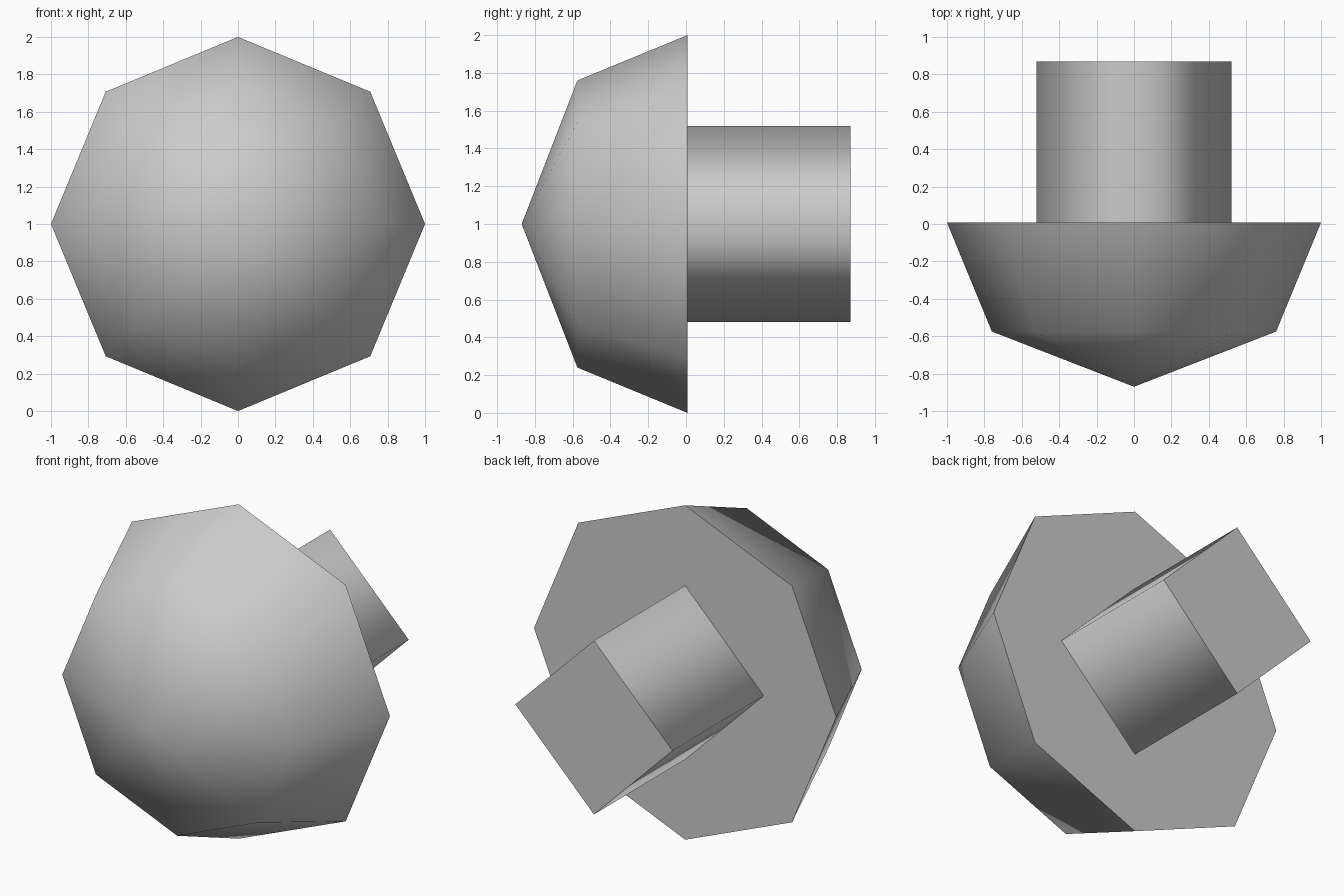
import bpy, bmesh, math

if "Cube" in bpy.data.objects:
    bpy.data.objects.remove(bpy.data.objects["Cube"])

grey = bpy.data.materials.new("grey")
grey.diffuse_color = (0.6, 0.6, 0.6, 1)
grey.use_nodes = True
grey.node_tree.nodes["Principled BSDF"].inputs["Base Color"].default_value = grey.diffuse_color


def lathe(name, profile, sides):
    """Spin (y, radius) rings around the y axis; smooth sides, flat end caps."""
    bm = bmesh.new()
    rings = []
    for y, r in profile:
        count = sides if r > 0 else 1
        rings.append([bm.verts.new((r * math.cos(i * math.tau / sides), y,
                                    1 + r * math.sin(i * math.tau / sides)))
                      for i in range(count)])
    for a, b in zip(rings, rings[1:]):
        for i in range(sides):
            j = (i + 1) % sides
            quad = [a[i % len(a)], a[j % len(a)], b[j % len(b)], b[i % len(b)]]
            bm.faces.new(list(dict.fromkeys(quad))).smooth = True
    # flat caps with sharp rims
    for ring in (rings[0], rings[-1]):
        if len(ring) > 1:
            cap = bm.faces.new(ring)
            for e in cap.edges:
                e.smooth = False
    bmesh.ops.recalc_face_normals(bm, faces=bm.faces[:])
    mesh = bpy.data.meshes.new(name)
    bm.to_mesh(mesh)
    bm.free()
    mesh.materials.append(grey)
    ob = bpy.data.objects.new(name, mesh)
    bpy.context.collection.objects.link(ob)
    return ob


# Eight-sided domed head, pointing forward
lathe("domed_head", [(-0.87, 0), (-0.575, 0.76), (0.008, 1.0)], 8)

# Square shaft standing on its corner, behind the head
lathe("square_shaft", [(0.008, 0.52), (0.87, 0.52)], 4)
